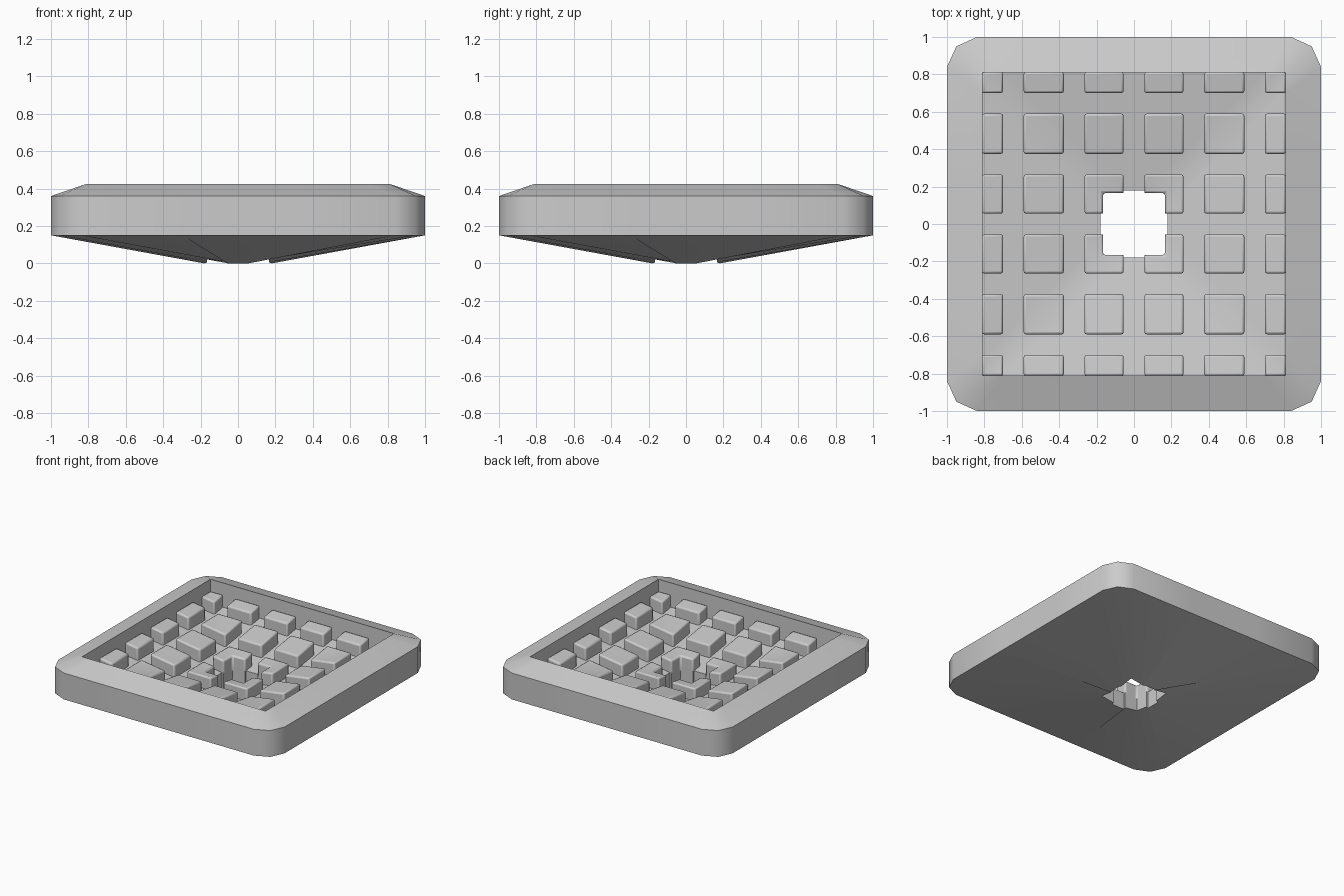
import bpy, bmesh, math

if "Cube" in bpy.data.objects:
    bpy.data.objects.remove(bpy.data.objects["Cube"])


def floor_z(x, y):
    # basin floor falls gently toward the central opening
    return 0.135 + 0.15 * (max(abs(x), abs(y)) - 0.17)


def finish(bm, name, angle=45):
    bmesh.ops.recalc_face_normals(bm, faces=bm.faces)
    me = bpy.data.meshes.new(name)
    bm.to_mesh(me)
    bm.free()
    ob = bpy.data.objects.new(name, me)
    bpy.context.collection.objects.link(ob)
    bpy.ops.object.select_all(action='DESELECT')
    ob.select_set(True)
    bpy.context.view_layer.objects.active = ob
    bpy.ops.object.shade_smooth_by_angle(angle=math.radians(angle))
    return ob


def ring(bm, quarter, zs):
    # repeat one quarter outline around z; zs is a list or a function
    out = []
    for k in range(4):
        for i, (x, y) in enumerate(quarter):
            for _ in range(k):
                x, y = -y, x
            z = zs(x, y) if callable(zs) else zs[i]
            out.append(bm.verts.new((x, y, z)))
    return out


# Tray body: closed loft from opening, under the tray, over the rim, into the basin
outer = [(1, -0.3), (1, 0.3), (1, 0.84), (0.95, 0.95), (0.84, 1)]
inner = [(0.81, -0.3), (0.81, 0.3), (0.81, 0.7), (0.81, 0.81), (0.7, 0.81)]
hole = [(0.18, -0.055), (0.18, 0.055), (0.165, 0.055), (0.165, 0.165), (0.055, 0.165)]
bm = bmesh.new()
rings = [
    ring(bm, hole, [0, 0, 0.006, 0.022, 0.006]),
    ring(bm, outer, [0.15] * 5),
    ring(bm, outer, [0.36] * 5),
    ring(bm, inner, [0.425] * 5),
    ring(bm, inner, floor_z),
    ring(bm, hole, floor_z),
]
for a, b in zip(rings, rings[1:] + rings[:1]):
    n = len(a)
    for i in range(n):
        j = (i + 1) % n
        bm.faces.new((a[i], a[j], b[j], b[i]))
finish(bm, "tray_body")

# Raised floor pads: one quarter, mirrored in x and y
H = 0.10
spans = [(0.055, 0.265), (0.375, 0.59), (0.70, 0.812)]
bm = bmesh.new()


def pad(polys):
    cache = {}
    faces = []
    for poly in polys:
        vs = []
        for p in poly:
            if p not in cache:
                cache[p] = bm.verts.new((*p, floor_z(*p) + H))
            vs.append(cache[p])
        faces.append(bm.faces.new(vs))
    bmesh.ops.recalc_face_normals(bm, faces=faces)
    edges = [e for e in {e for f in faces for e in f.edges} if len(e.link_faces) == 1]
    low = {}
    for e in edges:
        for v in e.verts:
            if v not in low:
                low[v] = bm.verts.new((v.co.x, v.co.y, v.co.z - H - 0.02))
    for e in edges:
        a, b = e.verts
        bm.faces.new((a, b, low[b], low[a]))


for i, (x0, x1) in enumerate(spans):
    for j, (y0, y1) in enumerate(spans):
        if i == j == 0:
            # innermost pad is notched by the opening
            c = 0.165
            pad([[(c, y0), (x1, y0), (x1, y1), (c, c)],
                 [(c, c), (x1, y1), (x0, y1), (x0, c)]])
        elif i == j:
            pad([[(x0, y0), (x1, y0), (x1, y1)], [(x0, y0), (x1, y1), (x0, y1)]])
        else:
            pad([[(x0, y0), (x1, y0), (x1, y1), (x0, y1)]])
pads = finish(bm, "floor_pads")
bev = pads.modifiers.new("soft_edges", 'BEVEL')
bev.width = 0.012
bev.segments = 2
bev.limit_method = 'ANGLE'
bev.angle_limit = math.radians(45)
mir = pads.modifiers.new("mirror", 'MIRROR')
mir.use_axis = (True, True, False)
mir.use_mirror_merge = False
